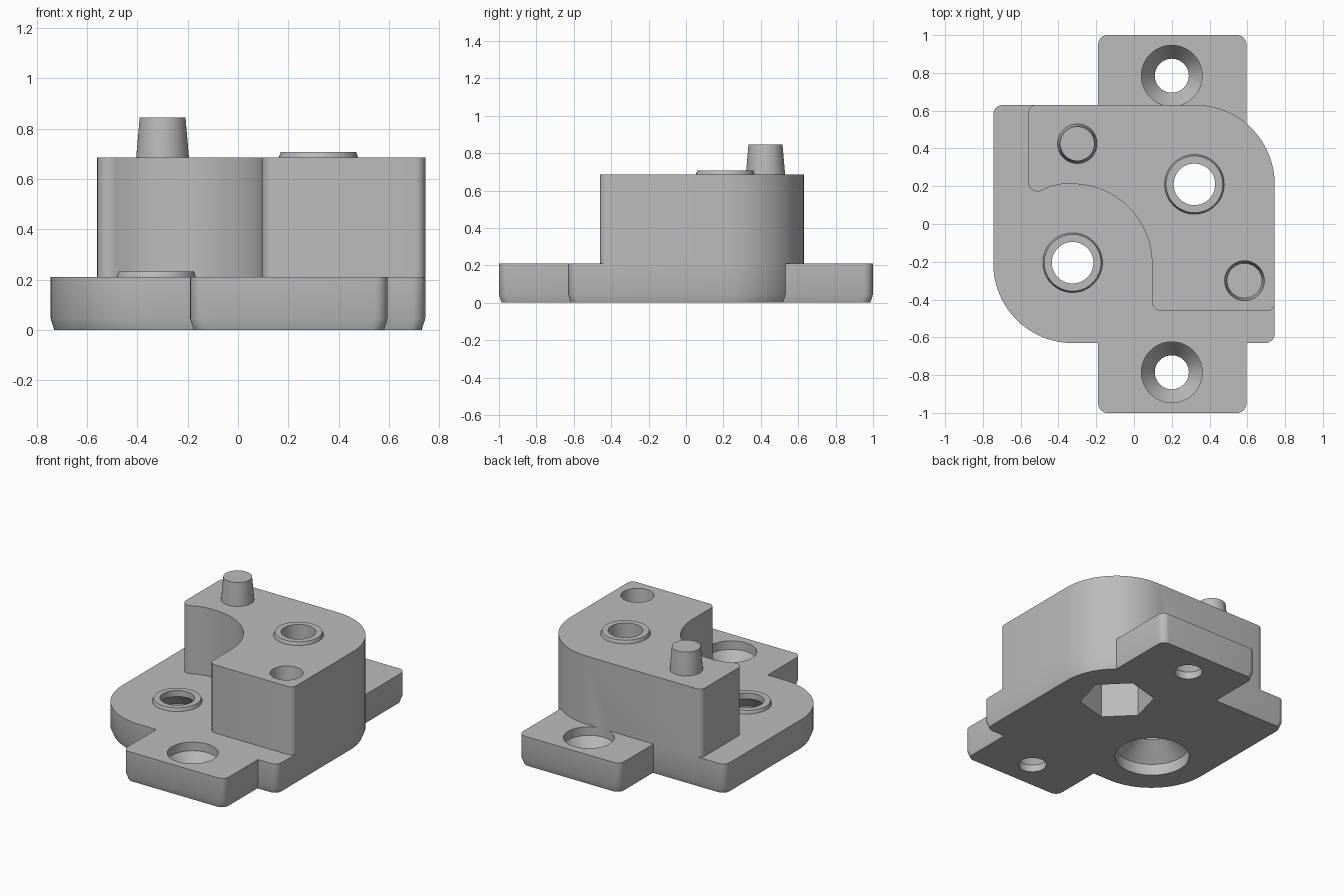
import bpy, bmesh
from math import pi, cos, sin, tan
from mathutils import Vector

cube = bpy.data.objects.get("Cube")
if cube:
    bpy.data.objects.remove(cube, do_unlink=True)

grey = bpy.data.materials.new("mid grey")
grey.use_nodes = True
grey.diffuse_color = (0.5, 0.5, 0.5, 1)
grey.node_tree.nodes["Principled BSDF"].inputs["Base Color"].default_value = (0.5, 0.5, 0.5, 1)


def outline(corners):
    """Closed 2D outline whose corners (x, y, radius) are filleted."""
    pts = []
    for i, (x, y, r) in enumerate(corners):
        p = Vector((x, y))
        if r == 0:
            pts.append(p)
            continue
        a = (Vector(corners[i - 1][:2]) - p).normalized()
        b = (Vector(corners[(i + 1) % len(corners)][:2]) - p).normalized()
        half = a.angle(b) / 2
        centre = p + (a + b).normalized() * r / sin(half)
        start = p + a * r / tan(half) - centre
        end = p + b * r / tan(half) - centre
        sweep = pi - 2 * half
        n = 24 if r > 0.2 else 8
        for k in range(n + 1):
            t = k / n
            pts.append(centre + (start * sin((1 - t) * sweep) + end * sin(t * sweep)) / sin(sweep))
    return pts


def loft(name, loops):
    """Capped solid through loops of equal length."""
    bm = bmesh.new()
    rings = [[bm.verts.new(p) for p in loop] for loop in loops]
    n = len(rings[0])
    for low, high in zip(rings, rings[1:]):
        for i in range(n):
            j = (i + 1) % n
            bm.faces.new((low[i], low[j], high[j], high[i]))
    bm.faces.new(rings[0])
    bm.faces.new(rings[-1])
    bmesh.ops.recalc_face_normals(bm, faces=bm.faces)
    mesh = bpy.data.meshes.new(name)
    bm.to_mesh(mesh)
    bm.free()
    mesh.materials.append(grey)
    ob = bpy.data.objects.new(name, mesh)
    bpy.context.collection.objects.link(ob)
    return ob


def lathe(name, x, y, profile, sides=64, turn=0.0):
    return loft(name, [[(x + r * cos(turn + 2 * pi * i / sides),
                         y + r * sin(turn + 2 * pi * i / sides), z)
                        for i in range(sides)] for r, z in profile])


def slab(name, corners, top):
    """Rectangular slab with a slight taper around its bottom edge."""
    cx = (corners[0][0] + corners[1][0]) / 2

    def level(inset, z):
        moved = [(x + (inset if x < cx else -inset), y + (inset if y < 0 else -inset), r)
                 for x, y, r in corners]
        return [(p.x, p.y, z) for p in outline(moved)]
    return loft(name, [level(0.014, 0), level(0, 0.045), level(0, top)])


def boolean(ob, other, operation):
    mod = ob.modifiers.new("bool", 'BOOLEAN')
    mod.operation = operation
    mod.solver = 'EXACT'
    mod.object = other
    bpy.context.view_layer.objects.active = ob
    bpy.ops.object.modifier_apply(modifier=mod.name)


BASE, TOP, BIG = 0.21, 0.685, 0.42
HIGH, LOW = (0.32, 0.21), (-0.325, -0.205)   # bolt positions

# Base plate with mounting tabs front and back
base = slab("base_plate", [(-0.745, 0.63, 0.05), (0.745, 0.63, BIG),
                           (0.745, -0.63, 0.05), (-0.745, -0.63, BIG)], BASE)
tabs = slab("mounting_tabs", [(-0.19, 1, 0.05), (0.595, 1, 0.05),
                              (0.595, -1, 0.05), (-0.19, -1, 0.05)], BASE)
boolean(base, tabs, 'UNION')
bpy.data.objects.remove(tabs, do_unlink=True)

# Tall block wrapped around the low bolt
shape = outline([(-0.56, 0.63, 0.04), (0.745, 0.63, BIG), (0.745, -0.46, 0.04),
                 (0.095, -0.46, 0.05), (0.095, 0.215, BIG), (-0.385, 0.211, 0),
                 (-0.445, 0.198, 0), (-0.56, 0.143, 0.05)])
block = loft("tall_block", [[(p.x, p.y, z) for p in shape] for z in (BASE, TOP)])

# Raised rings and the locating pin
high_ring = lathe("high_ring", *HIGH, [(0.158, TOP - 0.01), (0.158, TOP), (0.15, TOP + 0.022)])
low_ring = lathe("low_ring", *LOW, [(0.158, BASE - 0.01), (0.158, BASE), (0.15, BASE + 0.022)])
pin = lathe("locating_pin", -0.3, 0.425, [(0.105, TOP - 0.01), (0.105, TOP), (0.091, 0.845)])

# Cutters: countersunk screw holes, bolt holes, nut pocket, head pocket, pin socket
screw = [(0.09, -0.1), (0.09, 0.05), (0.161, 0.15), (0.161, 0.26)]
back_screw = lathe("back_screw_cutter", 0.2, 0.785, screw)
front_screw = lathe("front_screw_cutter", 0.2, -0.785, screw)
high_bolt = lathe("high_bolt_cutter", *HIGH, [(0.11, -0.1), (0.11, 0.9)])
nut = lathe("nut_cutter", *HIGH, [(0.24, -0.1), (0.24, 0.26), (0.1, 0.36)], 6, pi * 0.75)
low_bolt = lathe("low_bolt_cutter", *LOW, [(0.24, -0.1), (0.24, 0.08), (0.11, 0.19), (0.11, 0.4)])
socket = lathe("socket_cutter", 0.585, -0.3, [(0.092, 0.51), (0.106, 0.7)])

cuts = {base: (back_screw, front_screw, high_bolt, nut, low_bolt),
        block: (back_screw, high_bolt, nut, socket),
        high_ring: (high_bolt,), low_ring: (low_bolt,), pin: ()}
for ob, cutters in cuts.items():
    for cutter in cutters:
        boolean(ob, cutter, 'DIFFERENCE')

for cutter in (back_screw, front_screw, high_bolt, nut, low_bolt, socket):
    bpy.data.objects.remove(cutter, do_unlink=True)

# Smooth the round walls, keep edges crisp
for ob in cuts:
    bpy.ops.object.select_all(action='DESELECT')
    ob.select_set(True)
    bpy.context.view_layer.objects.active = ob
    bpy.ops.object.shade_smooth_by_angle(angle=pi / 7)
